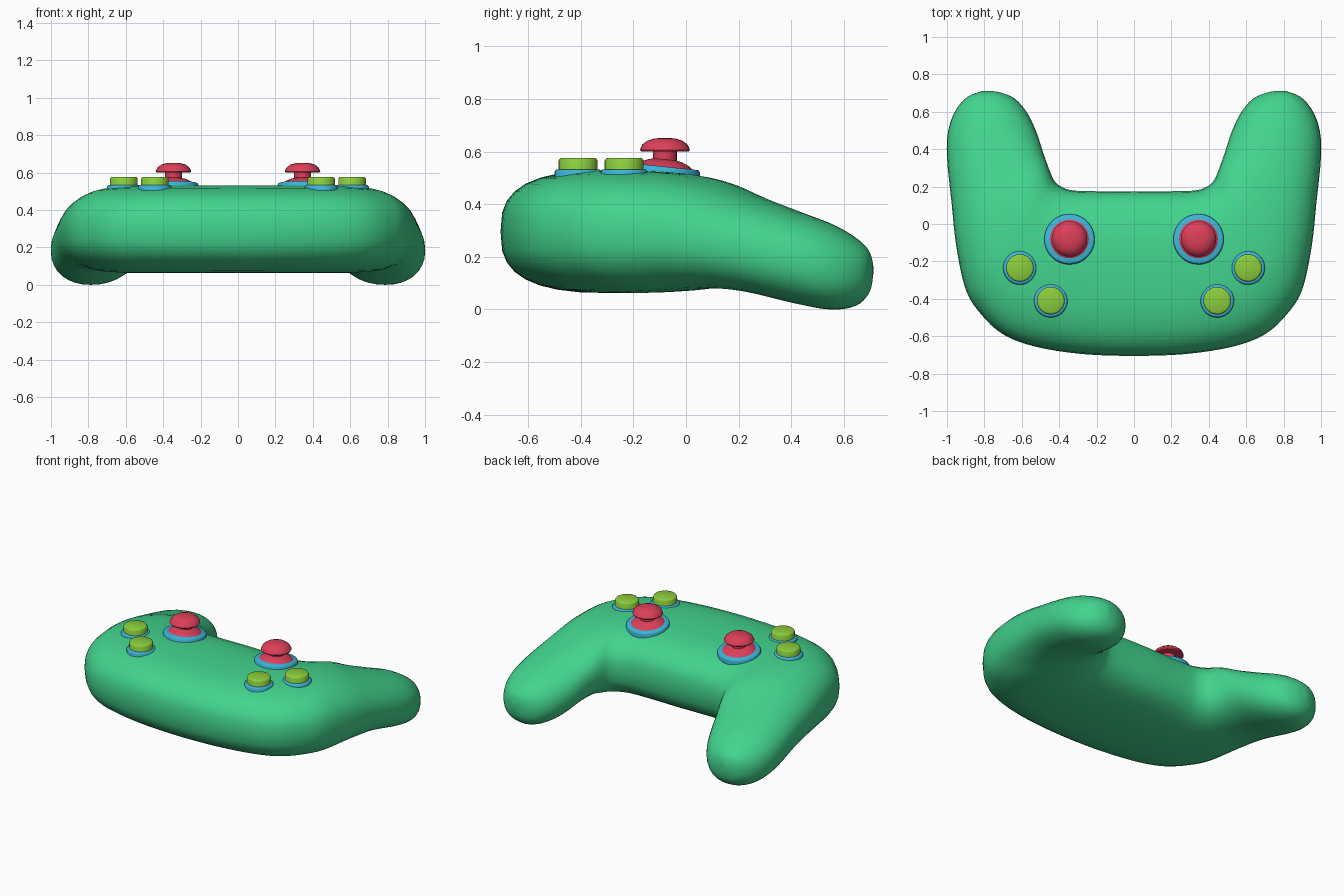
import bpy
import bmesh
import math
from mathutils import Vector

cube = bpy.data.objects.get("Cube")
if cube:
    bpy.data.objects.remove(cube, do_unlink=True)


def make_material(name, rgb):
    mat = bpy.data.materials.new(name)
    mat.use_nodes = True
    colour = (*rgb, 1)
    mat.diffuse_color = colour
    mat.node_tree.nodes["Principled BSDF"].inputs["Base Color"].default_value = colour
    return mat


GREEN = make_material("body green", (.055, .66, .27))
RED = make_material("stick red", (.72, .05, .1))
LIME = make_material("button lime", (.26, .62, .045))
CYAN = make_material("ring cyan", (.045, .46, .68))


def finish(name, bm, material):
    """Turn a bmesh into a smooth shaded object."""
    bmesh.ops.recalc_face_normals(bm, faces=bm.faces[:])
    mesh = bpy.data.meshes.new(name)
    bm.to_mesh(mesh)
    bm.free()
    mesh.materials.append(material)
    obj = bpy.data.objects.new(name, mesh)
    bpy.context.collection.objects.link(obj)
    bpy.ops.object.select_all(action='DESELECT')
    obj.select_set(True)
    bpy.context.view_layer.objects.active = obj
    bpy.ops.object.shade_smooth_by_angle(angle=math.radians(40))
    return obj


def catmull(a, b, c, d, t):
    """Smooth value between b and c."""
    return 0.5 * (2 * b + (c - a) * t + (2 * a - 5 * b + 4 * c - d) * t * t
                  + (3 * b - a - 3 * c + d) * t ** 3)


# Body sections from the centre to the grip tip:
# inner x, inner y, outer x, outer y, bottom z, top z
SECTIONS = [
    (0, .175, 0, -.705, .062, .53),
    (.2, .175, .28, -.695, .062, .53),
    (.33, .18, .53, -.655, .062, .53),
    (.39, .2, .7, -.59, .062, .527),
    (.425, .23, .82, -.48, .065, .522),
    (.445, .27, .9, -.35, .07, .513),
    (.462, .315, .95, -.12, .08, .485),
    (.485, .38, .975, .11, .067, .435),
    (.525, .5, 1, .36, .02, .37),
    (.575, .6, .993, .5, 0, .325),
    (.64, .672, .955, .605, .012, .275),
    (.72, .705, .89, .68, .06, .225),
    (.79, .712, .81, .711, .13, .17),
]
STEPS = 4
RING = 32


def section_ring(bm, section, exponent):
    """Rounded cross-section spanning the inner and outer outline."""
    ix, iy, ox, oy, low, high = section
    inner, outer = Vector((ix, iy, 0)), Vector((ox, oy, 0))
    middle, half = (inner + outer) / 2, (outer - inner) / 2
    ring = []
    for k in range(RING):
        a = math.tau * k / RING
        c, s = math.cos(a), math.sin(a)
        u = math.copysign(abs(c) ** (2 / exponent), c)
        v = math.copysign(abs(s) ** (2 / exponent), s)
        p = middle + half * u
        p.z = (low + high) / 2 + (high - low) / 2 * v
        ring.append(bm.verts.new(p))
    return ring


def build_body():
    first = SECTIONS[1]
    ghost = (-first[0], first[1], -first[2], *first[3:])
    rows = [ghost] + SECTIONS + [SECTIONS[-1]]
    last = len(SECTIONS) - 1
    bm = bmesh.new()
    rings = []
    for i in range(last):
        for j in range(STEPS):
            t = j / STEPS
            section = [catmull(*vals, t) for vals in zip(*rows[i:i + 4])]
            # boxier in the middle, rounder along the grip
            blend = min(1, (i + t) / 8)
            rings.append(section_ring(bm, section, 2.8 - .6 * blend))
    rings.append(section_ring(bm, SECTIONS[-1], 2.2))
    for v in rings[0]:
        v.co.x = 0
    for r0, r1 in zip(rings, rings[1:]):
        for k in range(RING):
            n = (k + 1) % RING
            bm.faces.new((r0[k], r0[n], r1[n], r1[k]))
    bm.faces.new(rings[-1])
    body = finish("controller_body", bm, GREEN)
    for poly in body.data.polygons:
        poly.use_smooth = True
    mirror = body.modifiers.new("Mirror", 'MIRROR')
    mirror.use_clip = True


def lathe(name, profile, material, location, tilt=0, segments=28):
    """Spin a radius/height profile round the vertical axis."""
    bm = bmesh.new()
    rings = []
    for r, z in profile:
        rings.append([bm.verts.new((r * math.cos(math.tau * k / segments),
                                    r * math.sin(math.tau * k / segments), z))
                      for k in range(segments)])
    for r0, r1 in zip(rings, rings[1:]):
        for k in range(segments):
            n = (k + 1) % segments
            bm.faces.new((r0[k], r0[n], r1[n], r1[k]))
    bm.faces.new(rings[0])
    bm.faces.new(rings[-1])
    obj = finish(name, bm, material)
    obj.location = location
    obj.rotation_euler.x = math.radians(tilt)


def disc(radius, low, high, bevel):
    return [(radius, low), (radius, high - bevel),
            (radius - bevel / 2, high - bevel / 4), (radius - bevel, high)]


# Thumb stick outlines, heights relative to the ring top
STICK_BASE = [(.105, -.04), (.105, .002), (.09, .014), (.065, .025), (.045, .03)]
STICK_CAP = [(.045, 0), (.045, .06), (.09, .06), (.095, .067), (.086, .087),
             (.066, .102), (.04, .11), (.015, .112)]

build_body()
for side, sign in (("left", 1), ("right", -1)):
    # Thumb stick with its collar
    spot = (sign * .345, -.08, .54)
    lathe(side + "_stick_ring", disc(.135, -.045, .003, .01), CYAN, spot, -6)
    lathe(side + "_stick_base", STICK_BASE, RED, spot, -6)
    lathe(side + "_stick_cap", STICK_CAP, RED, spot)
    # Pair of round buttons
    for label, x, y in (("front", .445, -.41), ("outer", .61, -.235)):
        spot = (sign * x, y, .53)
        lathe(f"{side}_{label}_button_ring", disc(.09, -.05, .003, .01), CYAN, spot)
        lathe(f"{side}_{label}_button", disc(.074, -.03, .046, .01), LIME, spot)
